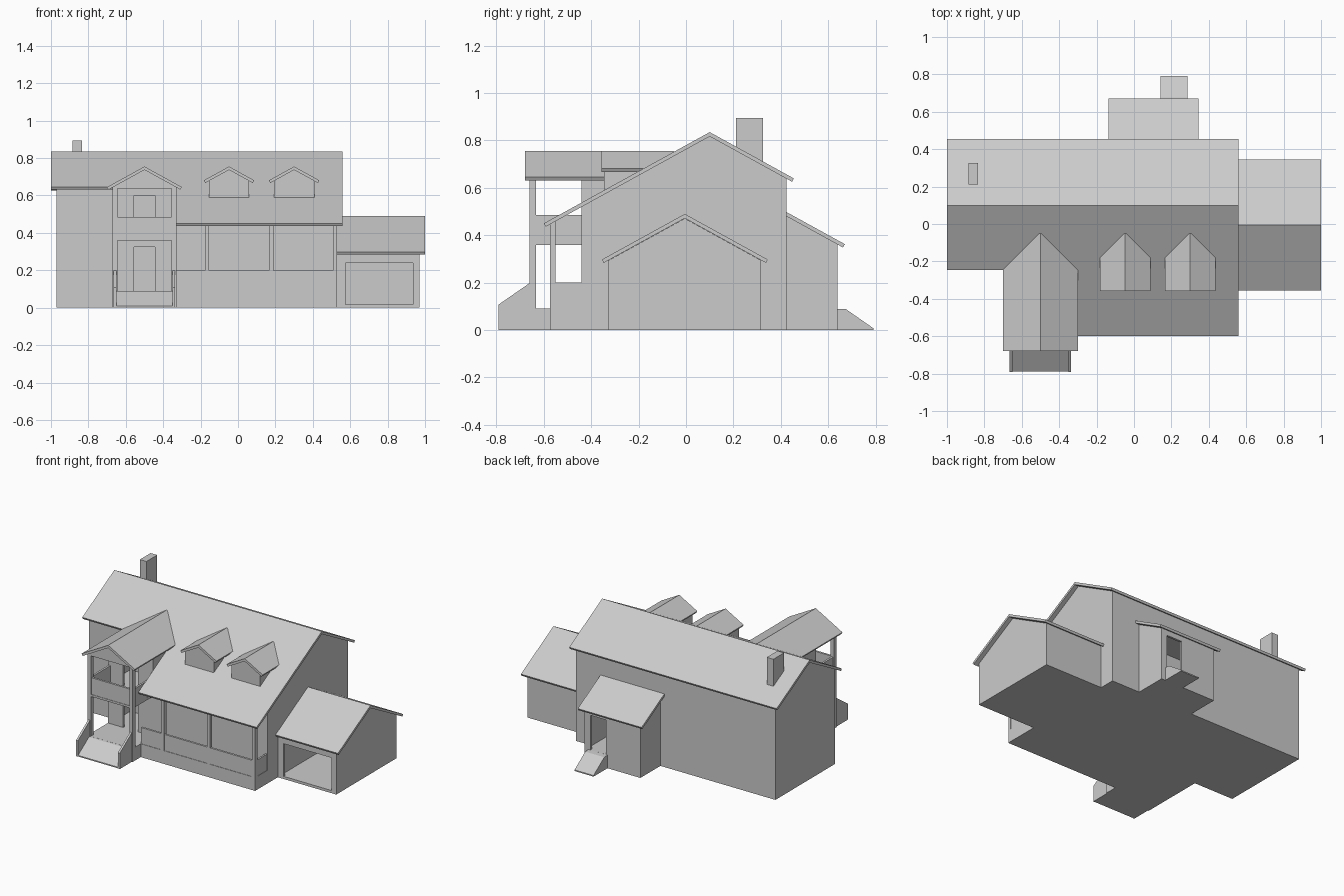
import bpy, bmesh, math

if "Cube" in bpy.data.objects:
    bpy.data.objects.remove(bpy.data.objects["Cube"])

SLOPE = 0.55   # every roof shares one pitch
T = 0.016      # roof thickness


def prism(name, pts, axis, a, b):
    """Extrude a profile: axis X takes (y, z) points, axis Y takes (x, z)."""
    bm = bmesh.new()
    def co(p, d):
        return (d, p[0], p[1]) if axis == 'X' else (p[0], d, p[1])
    lo = [bm.verts.new(co(p, a)) for p in pts]
    hi = [bm.verts.new(co(p, b)) for p in pts]
    bm.faces.new(lo)
    bm.faces.new(hi)
    n = len(pts)
    for i in range(n):
        bm.faces.new((lo[i], lo[(i + 1) % n], hi[(i + 1) % n], hi[i]))
    bmesh.ops.recalc_face_normals(bm, faces=bm.faces)
    me = bpy.data.meshes.new(name)
    bm.to_mesh(me)
    bm.free()
    ob = bpy.data.objects.new(name, me)
    bpy.context.collection.objects.link(ob)
    return ob


def box(name, x0, x1, y0, y1, z0, z1):
    return prism(name, [(x0, z0), (x1, z0), (x1, z1), (x0, z1)], 'Y', y0, y1)


def cut(ob, *dims):
    cutter = box("cutter", *dims)
    m = ob.modifiers.new("opening", 'BOOLEAN')
    m.operation, m.solver, m.object = 'DIFFERENCE', 'EXACT', cutter
    bpy.context.view_layer.objects.active = ob
    bpy.ops.object.modifier_apply(modifier=m.name)
    bpy.data.objects.remove(cutter)


def gable_roof(name, axis, c, top, left, right, a, b):
    """Two pitched slabs with square-cut eaves, ridge at c, running left/right."""
    k = math.hypot(1, SLOPE)
    nx, nz = T * SLOPE / k, T / k
    zl, zr = top - SLOPE * (c - left), top - SLOPE * (right - c)
    pts = [(left, zl), (c, top), (right, zr), (right - nx, zr - nz),
           (c, top - T * k), (left + nx, zl - nz)]
    return prism(name, pts, axis, a, b)


def gable_body(name, axis, c, top, left, right, z0, a, b):
    u = top - T
    return prism(name, [(left, z0), (right, z0), (right, u - SLOPE * (right - c)),
                        (c, u), (left, u - SLOPE * (c - left))], axis, a, b)


# Main house and roof
gable_body("main_walls", 'X', 0.10, 0.835, -0.215, 0.425, 0, -0.97, 0.53)
gable_body("porch_wing_walls", 'X', 0.10, 0.835, -0.44, 0.2, 0, -0.34, 0.53)
gable_roof("main_roof_left", 'X', 0.10, 0.835, -0.245, 0.455, -1.0, -0.33)
gable_roof("main_roof_right", 'X', 0.10, 0.835, -0.60, 0.455, -0.33, 0.56)
box("chimney", -0.885, -0.835, 0.21, 0.325, 0.6, 0.895)

# Long porch: base, railings and posts
box("porch_base", -0.33, 0.53, -0.573, -0.43, 0, 0.09)
box("porch_front_rail", -0.33, 0.53, -0.57, -0.556, 0.085, 0.20)
box("porch_end_rail", 0.516, 0.528, -0.56, -0.44, 0.085, 0.20)
for x in (-0.165, 0.178, 0.519):
    box("porch_post", x - 0.011, x + 0.011, -0.573, -0.55, 0.085, 0.458)

# Two-storey entrance block with a door on each floor
entry = box("entrance_walls", -0.67, -0.33, -0.44, -0.21, 0, 0.645)
for z0, z1, zd in ((0.09, 0.345, 0.325), (0.372, 0.63, 0.60)):
    cut(entry, -0.655, -0.345, -0.425, -0.22, z0, z1)
    cut(entry, -0.555, -0.445, -0.47, -0.40, z0, zd)
gable_body("entrance_gable", 'Y', -0.5, 0.755, -0.67, -0.33, 0.637, -0.66, -0.1)
gable_roof("entrance_roof", 'Y', -0.5, 0.755, -0.70, -0.30, -0.68, -0.05)
box("entrance_base", -0.67, -0.33, -0.66, -0.43, 0, 0.09)
box("balcony_floor", -0.665, -0.335, -0.655, -0.43, 0.358, 0.372)
box("balcony_front_rail", -0.65, -0.35, -0.652, -0.638, 0.365, 0.485)
for s in (-1, 1):
    xc = -0.5 + s * 0.1575
    box("entrance_post", xc - 0.0125, xc + 0.0125, -0.66, -0.632, 0.085, 0.642)
    box("balcony_side_rail", xc - 0.007, xc + 0.007, -0.64, -0.435, 0.365, 0.485)
    prism("front_stair_side", [(-0.79, 0), (-0.79, 0.108), (-0.66, 0.198), (-0.655, 0.198), (-0.655, 0)],
          'X', xc - 0.007, xc + 0.007)
prism("front_stair_ramp", [(-0.788, 0), (-0.788, 0.008), (-0.672, 0.088), (-0.655, 0.09), (-0.655, 0)],
      'X', -0.66, -0.34)

# Dormers
for x in (-0.048, 0.300):
    gable_body("dormer_walls", 'Y', x, 0.755, x - 0.108, x + 0.108, 0.58, -0.345, -0.12)
    gable_roof("dormer_roof", 'Y', x, 0.755, x - 0.135, x + 0.135, -0.357, -0.05)

# Garage, hollow with an open door
garage = gable_body("garage_walls", 'X', -0.005, 0.487, -0.33, 0.317, 0, 0.53, 0.97)
cut(garage, 0.55, 0.955, -0.315, 0.302, 0.018, 0.27)
cut(garage, 0.575, 0.935, -0.36, -0.29, 0.018, 0.24)
gable_roof("garage_roof", 'X', -0.005, 0.49, -0.355, 0.345, 0.53, 1.0)

# Back room with lean-to roof, open doorway and ramp
back = prism("back_room_walls", [(0.42, 0), (0.64, 0), (0.64, 0.362), (0.42, 0.483)], 'X', -0.105, 0.315)
cut(back, -0.09, 0.30, 0.43, 0.625, 0.09, 0.345)
cut(back, 0.155, 0.27, 0.60, 0.67, 0.09, 0.325)
prism("back_room_roof", [(0.42, 0.50), (0.67, 0.3625), (0.662, 0.3485), (0.42, 0.482)], 'X', -0.135, 0.345)
prism("back_stair_ramp", [(0.635, 0), (0.635, 0.09), (0.675, 0.088), (0.79, 0.008), (0.79, 0)], 'X', 0.142, 0.285)
